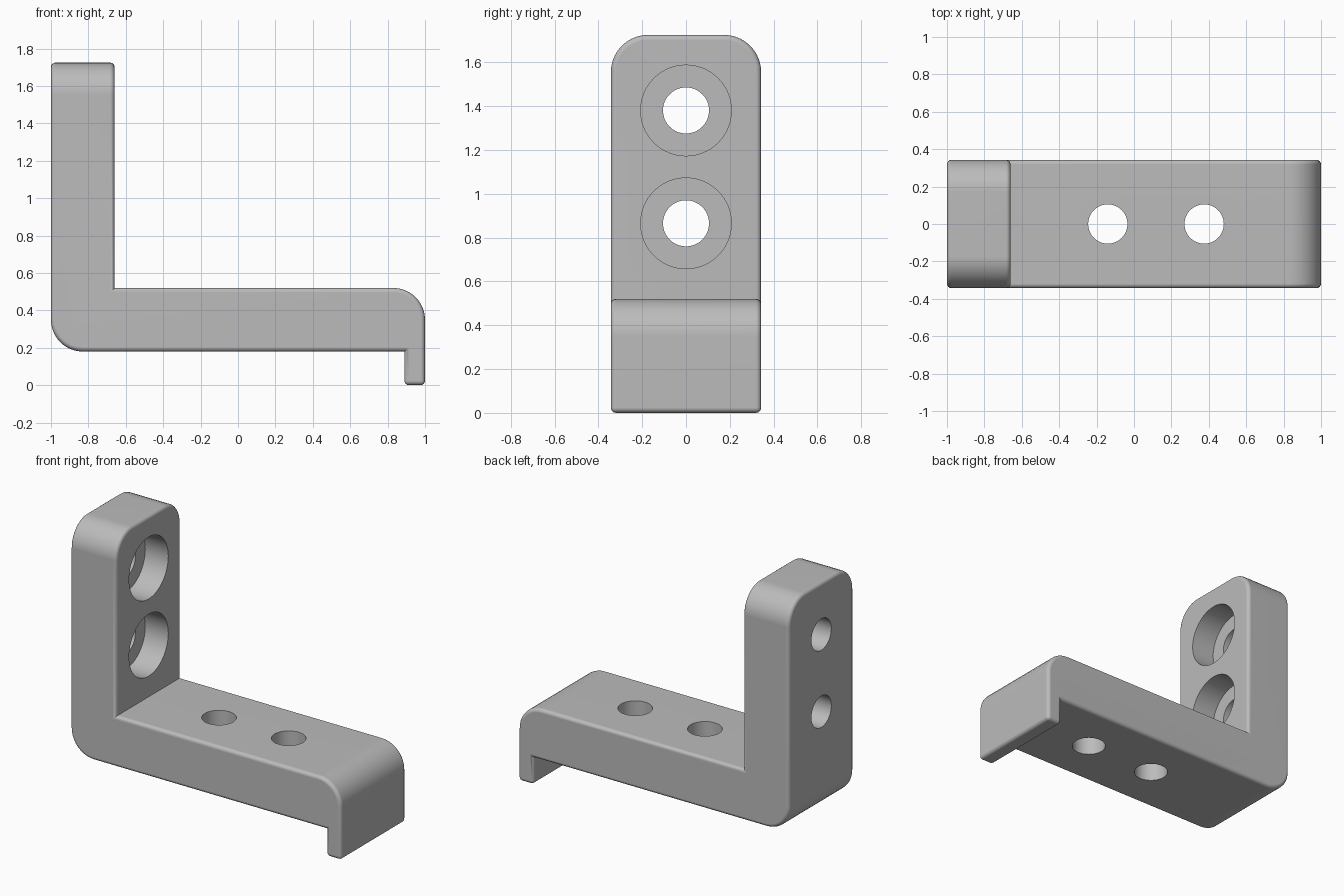
import bpy, bmesh, math
from mathutils import Matrix

if "Cube" in bpy.data.objects:
    bpy.data.objects.remove(bpy.data.objects["Cube"])

HALF_W, R_BIG, R_EDGE = 0.343, 0.17, 0.024

grey = bpy.data.materials.new("plain grey")
grey.diffuse_color = (0.5, 0.5, 0.5, 1)
grey.use_nodes = True
grey.node_tree.nodes["Principled BSDF"].inputs["Base Color"].default_value = grey.diffuse_color


def finish(bm, name):
    mesh = bpy.data.meshes.new(name)
    bm.to_mesh(mesh)
    bm.free()
    ob = bpy.data.objects.new(name, mesh)
    bpy.context.collection.objects.link(ob)
    mesh.materials.append(grey)
    return ob


def bevel(bm, edges, radius, segments):
    bmesh.ops.bevel(bm, geom=edges, offset=radius, segments=segments,
                    profile=0.5, affect='EDGES', clamp_overlap=True)


# L-shaped bracket with a hooked lip: side profile extruded across the width
profile = [(-1, 0.18), (0.89, 0.18), (0.89, 0), (1, 0), (1, 0.52),
           (-0.66, 0.52), (-0.66, 1.725), (-1, 1.725)]
bm = bmesh.new()
face = bm.faces.new([bm.verts.new((x, -HALF_W, z)) for x, z in profile])
ext = bmesh.ops.extrude_face_region(bm, geom=[face])
bmesh.ops.translate(bm, vec=(0, 2 * HALF_W, 0),
                    verts=[v for v in ext["geom"] if isinstance(v, bmesh.types.BMVert)])
bmesh.ops.recalc_face_normals(bm, faces=bm.faces)


# Large rounds: heel, front of the foot, and both top corners of the upright
def is_big(e):
    d = e.verts[1].co - e.verts[0].co
    m = (e.verts[0].co + e.verts[1].co) / 2
    if abs(d.y) > 0.1:
        return (m.x < -0.99 and m.z < 0.2) or (m.x > 0.99 and m.z > 0.5)
    return m.z > 1.7 and abs(d.x) > 0.1


bevel(bm, [e for e in bm.edges if is_big(e)], R_BIG, 10)

# Small rounds on every remaining outward edge
bmesh.ops.recalc_face_normals(bm, faces=bm.faces)
bm.normal_update()
bevel(bm, [e for e in bm.edges if e.is_convex and e.calc_face_angle(0) > math.radians(40)],
      R_EDGE, 4)
bmesh.ops.recalc_face_normals(bm, faces=bm.faces)
bracket = finish(bm, "bracket")


# Round cutters for the bolt holes
def drill(name, centre, radius, depth, along_x=False):
    bm = bmesh.new()
    turn = Matrix.Rotation(math.pi / 2, 4, 'Y') if along_x else Matrix()
    bmesh.ops.create_cone(bm, cap_ends=True, segments=64, radius1=radius, radius2=radius,
                          depth=depth, matrix=Matrix.Translation(centre) @ turn)
    cutter = finish(bm, name)
    cutter.hide_render = True
    cutter.hide_set(True)
    mod = bracket.modifiers.new(name, 'BOOLEAN')
    mod.operation, mod.solver, mod.object = 'DIFFERENCE', 'EXACT', cutter


for z in (0.865, 1.38):
    drill("upright_hole_cutter", (-0.83, 0, z), 0.105, 0.6, True)
    drill("counterbore_cutter", (-0.63, 0, z), 0.207, 0.4, True)
for x in (-0.14, 0.375):
    drill("foot_hole_cutter", (x, 0, 0.35), 0.105, 0.6)

# Apply the cuts, then shade smooth with crisp hole rims
bpy.context.view_layer.update()
cut = bpy.data.meshes.new_from_object(
    bracket.evaluated_get(bpy.context.evaluated_depsgraph_get()))
bracket.modifiers.clear()
bracket.data = cut
for ob in [o for o in bpy.data.objects if o is not bracket and o.name != "bracket"]:
    bpy.data.objects.remove(ob)
bpy.context.view_layer.objects.active = bracket
bracket.select_set(True)
bpy.ops.object.shade_smooth_by_angle(angle=math.radians(35))
bracket.modifiers.new("even_shading", 'WEIGHTED_NORMAL').keep_sharp = True
